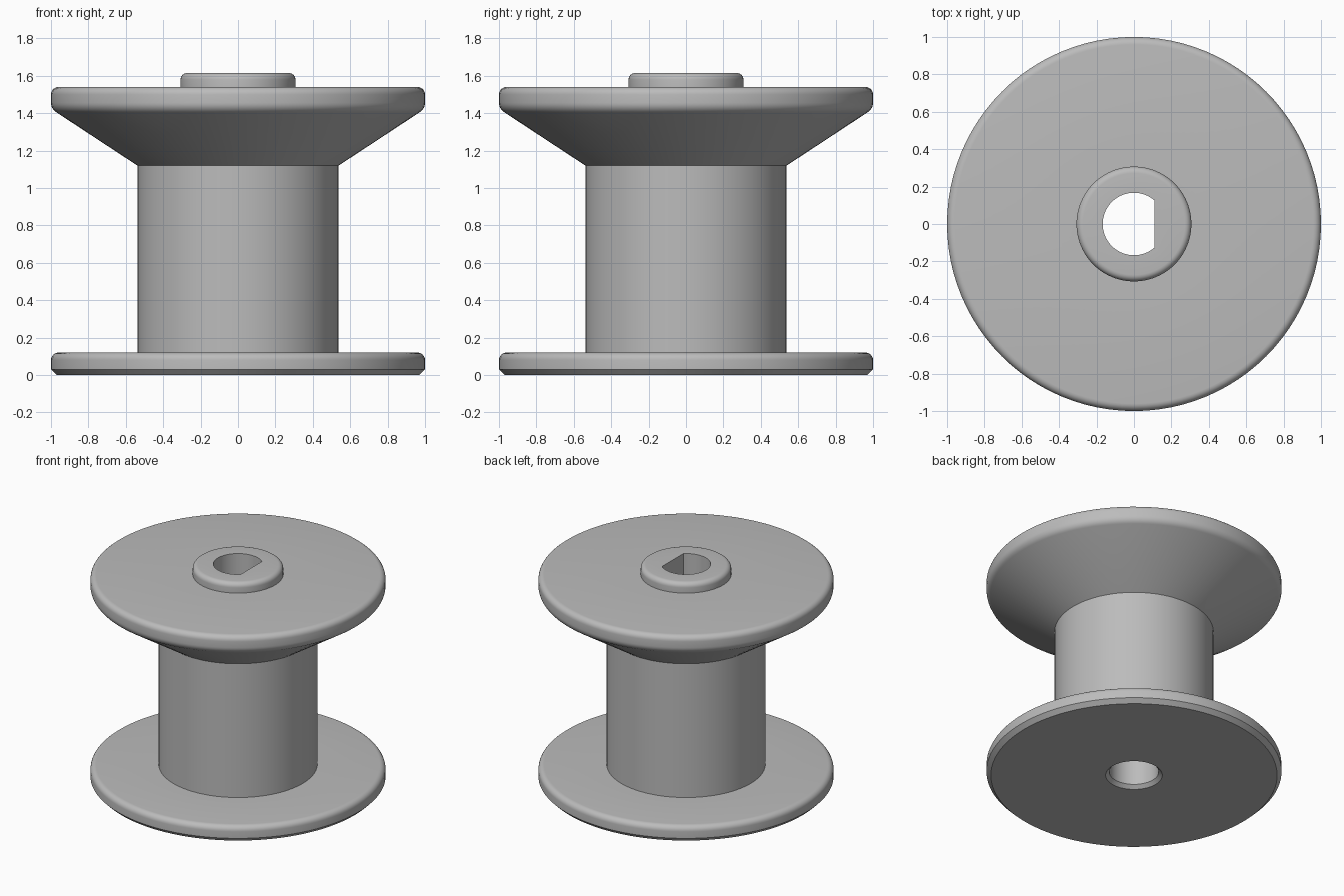
import bpy, bmesh, math

cube = bpy.data.objects.get("Cube")
if cube:
    bpy.data.objects.remove(cube)

SEGMENTS = 96
BORE = 0.167      # shaft hole radius
FLAT = 0.11       # x position of the flat side of the hole
KEY_START = 0.8   # height where the hole becomes D-shaped


def arc(r, z, radius, start, end, steps=6):
    """Rounded corner in the (radius, height) plane, angles in degrees."""
    angles = [math.radians(start + (end - start) * i / steps) for i in range(steps + 1)]
    return [(r + radius * math.cos(a), z + radius * math.sin(a)) for a in angles]


# Outer outline, from the bottom of the hole to its top
outline = [(0.192, 0), (0.97, 0), (1.0, 0.03)]        # chamfered base flange
outline += arc(0.96, 0.08, 0.04, 0, 90)
outline += [(0.538, 0.12), (0.538, 1.12)]             # drum
outline += arc(0.94, 1.456, 0.06, -56.5, 0)           # cone into top flange
outline += arc(0.96, 1.5, 0.04, 0, 90)
outline += [(0.307, 1.54)]                            # raised hub
outline += arc(0.272, 1.58, 0.035, 0, 90)

# Hole, from the top down: keyed part, then round part
keyed = [(BORE, 1.615), (BORE, KEY_START)]
round_part = [(BORE, KEY_START), (BORE, 0.025)]

bm = bmesh.new()


def ring(r, z, cut=False):
    verts = []
    for i in range(SEGMENTS):
        a = math.tau * i / SEGMENTS
        x = r * math.cos(a)
        verts.append(bm.verts.new((min(x, FLAT) if cut else x, r * math.sin(a), z)))
    return verts


rings = [ring(r, z) for r, z in outline]
rings += [ring(r, z, True) for r, z in keyed]
rings += [ring(r, z) for r, z in round_part]

# Skin neighbouring rings into one closed solid
for k, low in enumerate(rings):
    high = rings[(k + 1) % len(rings)]
    for i in range(SEGMENTS):
        j = (i + 1) % SEGMENTS
        bm.faces.new((low[i], low[j], high[j], high[i]))

bmesh.ops.remove_doubles(bm, verts=bm.verts[:], dist=0.0002)
bmesh.ops.recalc_face_normals(bm, faces=bm.faces[:])

mesh = bpy.data.meshes.new("spool")
bm.to_mesh(mesh)
bm.free()
spool = bpy.data.objects.new("spool", mesh)
bpy.context.collection.objects.link(spool)

# Plain grey plastic
grey = bpy.data.materials.new("grey")
grey.use_nodes = True
colour = (0.5, 0.5, 0.5, 1)
grey.diffuse_color = colour
grey.node_tree.nodes["Principled BSDF"].inputs["Base Color"].default_value = colour
mesh.materials.append(grey)

bpy.ops.object.select_all(action="DESELECT")
spool.select_set(True)
bpy.context.view_layer.objects.active = spool
bpy.ops.object.shade_smooth_by_angle(angle=math.radians(30))
